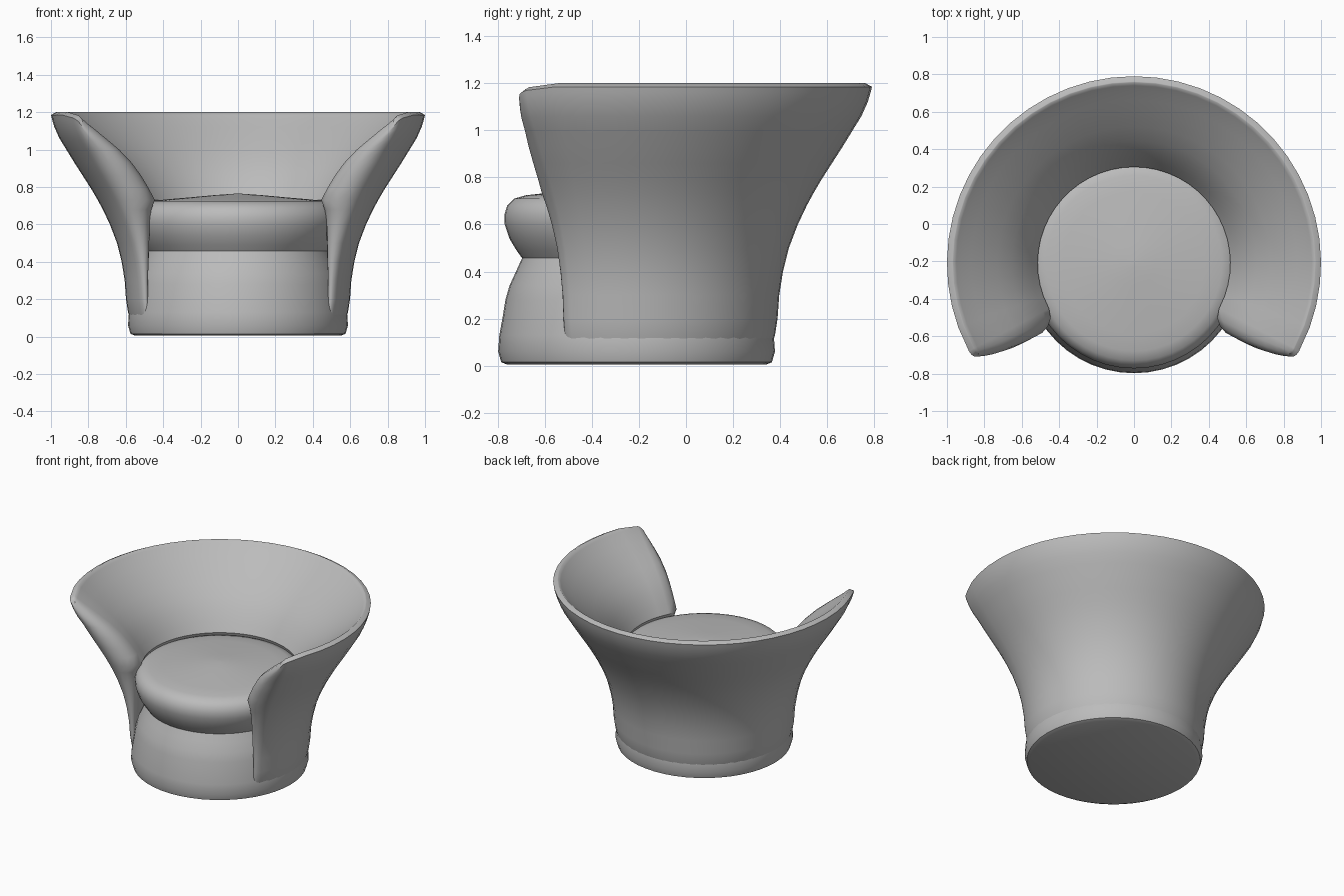
import bpy, bmesh, math

if "Cube" in bpy.data.objects:
    bpy.data.objects.remove(bpy.data.objects["Cube"])

AXIS_Y = -0.21          # the round parts share one vertical axis

fabric = bpy.data.materials.new("grey fabric")
fabric.diffuse_color = (0.5, 0.5, 0.5, 1)
fabric.use_nodes = True
fabric.node_tree.nodes["Principled BSDF"].inputs["Base Color"].default_value = fabric.diffuse_color


def finish(name, bm, angle):
    """Turn a bmesh into a smooth-shaded object."""
    bmesh.ops.recalc_face_normals(bm, faces=bm.faces[:])
    mesh = bpy.data.meshes.new(name)
    bm.to_mesh(mesh)
    bm.free()
    mesh.materials.append(fabric)
    obj = bpy.data.objects.new(name, mesh)
    bpy.context.collection.objects.link(obj)
    obj.location.y = AXIS_Y
    bpy.ops.object.select_all(action='DESELECT')
    obj.select_set(True)
    bpy.context.view_layer.objects.active = obj
    bpy.ops.object.shade_smooth_by_angle(angle=math.radians(angle))
    return obj


def bridge(bm, a, b, closed):
    n = len(a)
    for i in range(n if closed else n - 1):
        j = (i + 1) % n
        bm.faces.new((a[i], a[j], b[j], b[i]))


def lathe(name, profile, steps=48):
    """Solid of revolution; the end rings are closed with flat caps."""
    bm = bmesh.new()
    cols = []
    for i in range(steps):
        a = math.tau * i / steps
        cols.append([bm.verts.new((r * math.cos(a), r * math.sin(a), z))
                     for r, z in profile])
    for i in range(steps):
        bridge(bm, cols[i], cols[(i + 1) % steps], False)
    bm.faces.new([c[0] for c in cols])
    bm.faces.new([c[-1] for c in cols])
    return finish(name, bm, 40)


# Round plinth below the cushion
lathe("base", [(0.55, 0.005), (0.575, 0.015), (0.588, 0.06), (0.583, 0.13),
               (0.57, 0.2), (0.557, 0.28), (0.54, 0.34), (0.51, 0.405),
               (0.485, 0.46)])

# Domed seat cushion
lathe("seat_cushion", [(0.485, 0.455), (0.51, 0.49), (0.54, 0.54), (0.56, 0.6),
                       (0.562, 0.64), (0.55, 0.68), (0.52, 0.71), (0.47, 0.724),
                       (0.38, 0.734), (0.25, 0.745), (0.12, 0.757), (0.02, 0.764)])

# Flared wraparound shell: height, outer radius, inner radius
rows = [(0.08, 0.572, 0.545), (0.13, 0.588, 0.55), (0.2, 0.599, 0.555),
        (0.3, 0.606, 0.555), (0.4, 0.622, 0.55), (0.5, 0.647, 0.547),
        (0.6, 0.685, 0.545), (0.68, 0.723, 0.535), (0.73, 0.75, 0.515),
        (0.79, 0.785, 0.55), (0.86, 0.83, 0.597), (0.93, 0.875, 0.655),
        (1.0, 0.918, 0.73), (1.06, 0.955, 0.80), (1.12, 0.982, 0.872),
        (1.16, 0.994, 0.922), (1.185, 1.0, 0.95), (1.2, 0.972, 0.967)]
n = len(rows)


def section(bm, deg, top, bulge, side):
    """Closed cross-section; bulge 0..90 runs over a rounded arm end."""
    pinch = 1 - math.cos(math.radians(bulge))
    push = math.sin(math.radians(bulge))
    a = math.radians(deg)
    out, inn = [], []
    for z, ro, ri in rows:
        mid, half = (ro + ri) / 2, (ro - ri) / 2
        if z > 1.0:
            z = 1.0 + (z - 1.0) * (top - 1.0) / 0.2
        ext = push * (0.03 + 0.6 * half)
        for r, store in ((ro, out), (ri, inn)):
            r += (mid - r) * pinch
            # extend along the tangent, away from the back
            x = r * math.cos(a) + ext * math.sin(a) * side
            y = r * math.sin(a) - ext * math.cos(a) * side
            store.append(bm.verts.new((x, y, z)))
    return out + inn[::-1]


bm = bmesh.new()
START, STEPS = -20, 32
sections = []
# Rounded arm ends, mirrored on both sides
arm_end = [(-28, 1.183, 0), (-28, 1.175, 30), (-28, 1.165, 55), (-28, 1.15, 78)]
for d, t, b in reversed(arm_end):
    sections.append(section(bm, d, t, b, 1))
for i in range(STEPS + 1):
    sections.append(section(bm, START + i * (180 - 2 * START) / STEPS, 1.2, 0, 1))
for d, t, b in arm_end:
    sections.append(section(bm, 180 - d, t, b, -1))
for a, b in zip(sections, sections[1:]):
    bridge(bm, a, b, True)
for end in (sections[0], sections[-1]):
    for i in range(n - 1):
        bm.faces.new((end[i], end[i + 1], end[2 * n - 2 - i], end[2 * n - 1 - i]))
finish("wraparound_back", bm, 45)
